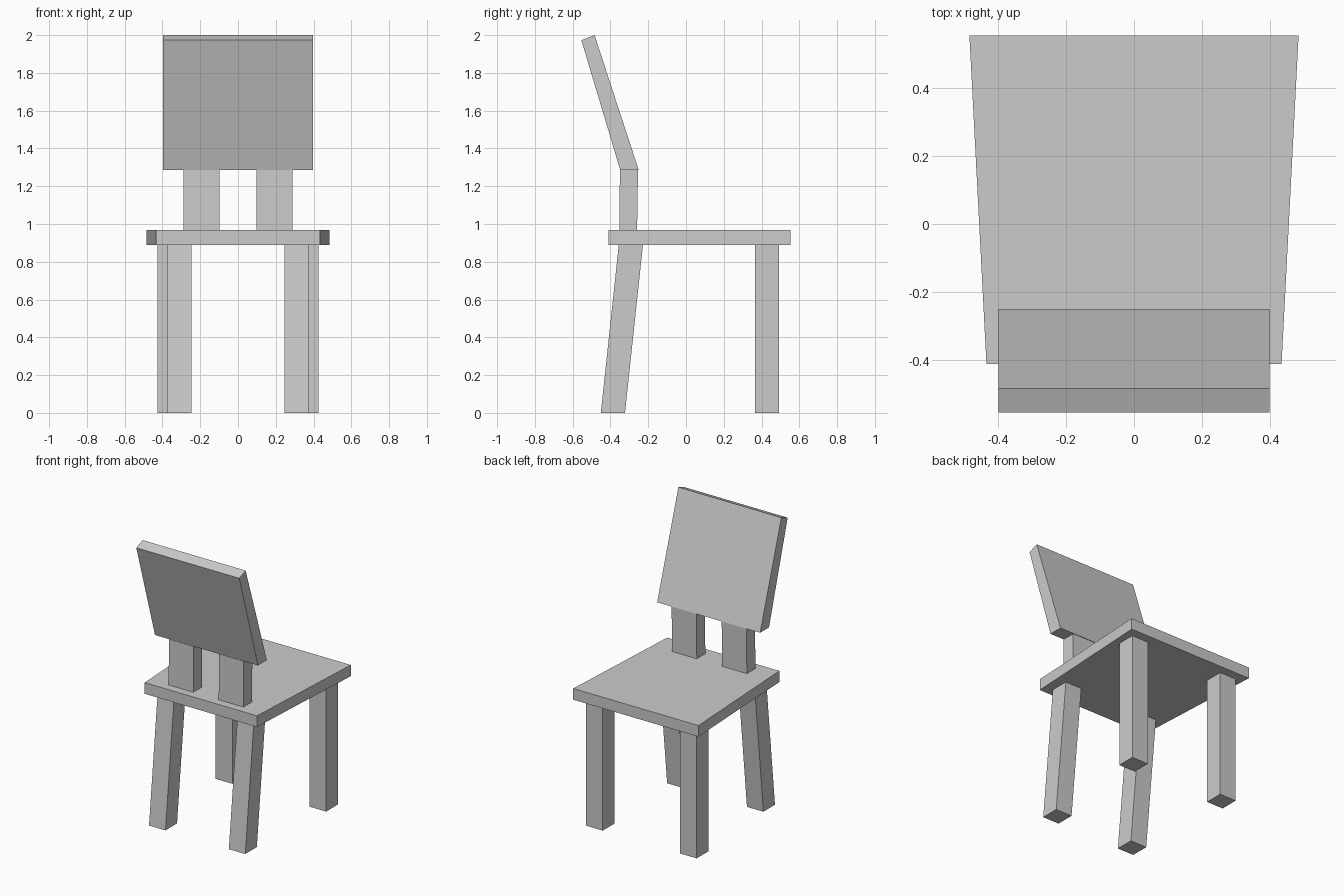
import bpy, bmesh

if "Cube" in bpy.data.objects:
    bpy.data.objects.remove(bpy.data.objects["Cube"])


def prism(name, bottom, top, mirrored=False):
    """Solid between two four-point loops; optionally mirrored across x."""
    bm = bmesh.new()
    lo = [bm.verts.new(p) for p in bottom]
    hi = [bm.verts.new(p) for p in top]
    bm.faces.new(lo[::-1])
    bm.faces.new(hi)
    for i in range(4):
        j = (i + 1) % 4
        bm.faces.new((lo[i], lo[j], hi[j], hi[i]))
    bmesh.ops.recalc_face_normals(bm, faces=bm.faces)
    mesh = bpy.data.meshes.new(name)
    bm.to_mesh(mesh)
    bm.free()
    obj = bpy.data.objects.new(name, mesh)
    bpy.context.collection.objects.link(obj)
    if mirrored:
        obj.modifiers.new("mirror", 'MIRROR').use_axis[0] = True
    return obj


def extrude_profile(name, x0, x1, profile, mirrored=False):
    """Extrude a four-point (y, z) side profile from x0 to x1."""
    return prism(name, [(x0, y, z) for y, z in profile],
                 [(x1, y, z) for y, z in profile], mirrored)


# Seat: tapered slab, narrower at the backrest end
outline = [(-0.434, -0.411), (0.434, -0.411), (0.484, 0.554), (-0.484, 0.554)]
prism("seat", [(x, y, 0.889) for x, y in outline],
      [(x, y, 0.967) for x, y in outline])

# Upright legs at the wide end
extrude_profile("front_legs", 0.299, 0.427,
                [(0.364, 0), (0.492, 0), (0.492, 0.889), (0.364, 0.889)], True)

# Raked legs under the backrest
extrude_profile("rear_legs", 0.245, 0.372,
                [(-0.451, 0), (-0.323, 0), (-0.228, 0.889), (-0.356, 0.889)], True)

# Two short posts carrying the backrest
extrude_profile("back_posts", 0.098, 0.289,
                [(-0.353, 0.967), (-0.259, 0.967), (-0.254, 1.285), (-0.350, 1.285)], True)

# Reclined backrest panel
extrude_profile("backrest", -0.398, 0.398,
                [(-0.348, 1.285), (-0.250, 1.285), (-0.484, 2.0), (-0.554, 1.973)])
